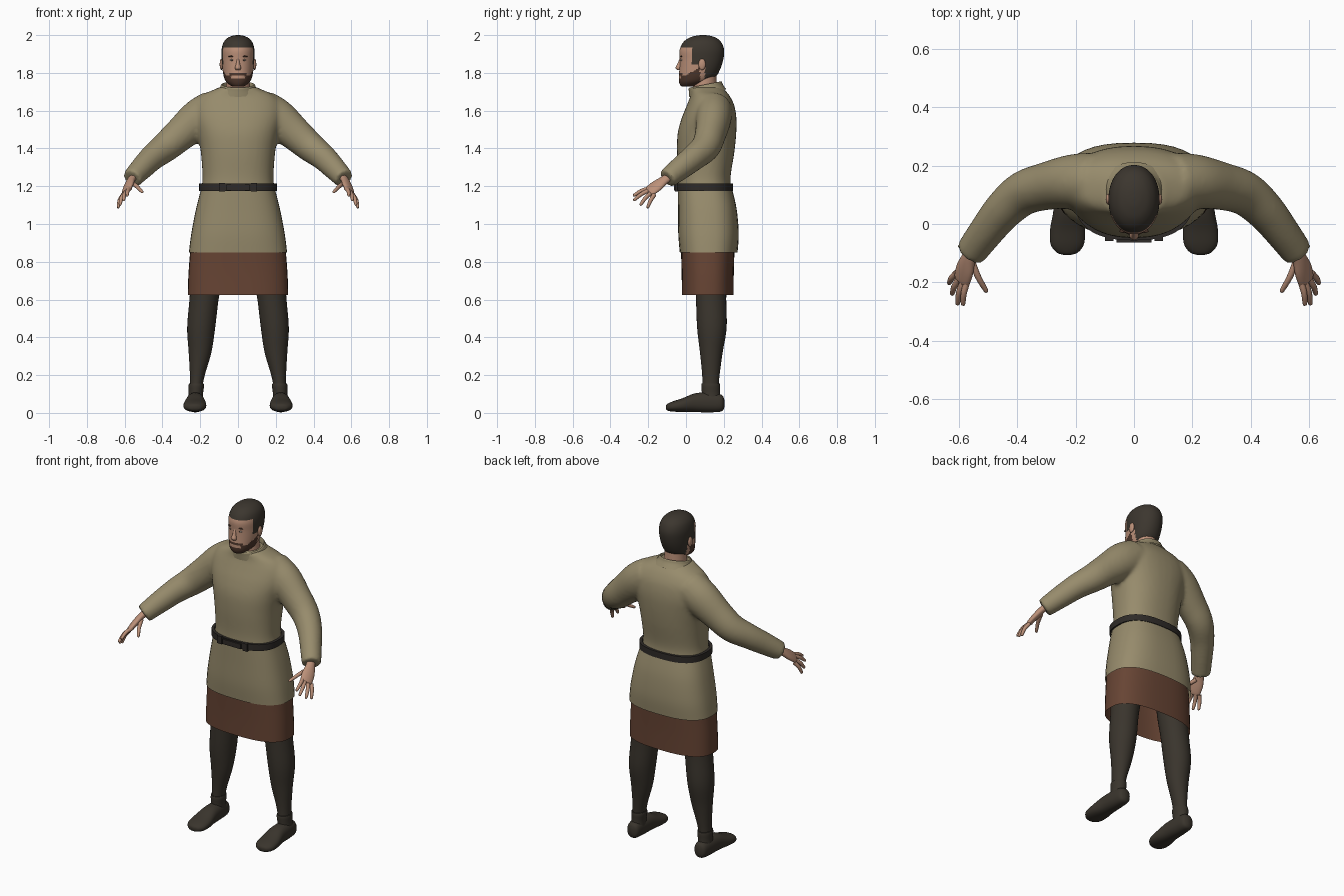
import bpy, bmesh, math
from mathutils import Vector


def material(name, rgb):
    m = bpy.data.materials.new(name)
    m.diffuse_color = (*rgb, 1)
    return m


CLOTH = material("khaki_cloth", (0.31, 0.26, 0.15))
BROWN = material("brown_hem", (0.135, 0.058, 0.034))
HOSE = material("dark_hose", (0.042, 0.035, 0.026))
LEATHER = material("black_leather", (0.028, 0.024, 0.021))
SKIN = material("skin", (0.50, 0.28, 0.19))
HAIR = material("dark_hair", (0.045, 0.037, 0.028))
BEARD = material("brown_beard", (0.075, 0.038, 0.025))
EYE = material("eye_white", (0.50, 0.42, 0.36))


def smooth_rings(rings, sub):
    """Catmull-Rom interpolation of (x, y, z, ra, rb) rings."""
    out = []
    for i in range(len(rings) - 1):
        p = [rings[max(0, min(len(rings) - 1, i + k))] for k in (-1, 0, 1, 2)]
        for s in range(sub):
            t = s / sub
            out.append([0.5 * (2 * b + (c - a) * t + (2 * a - 5 * b + 4 * c - d) * t * t
                               + (3 * b - a - 3 * c + d) * t ** 3)
                        for a, b, c, d in zip(*p)])
    return out + [list(rings[-1])]


def loft(bm, rings, frame="Z", n=2.0, seg=40, sub=5, caps=True, up=(0, 0, 1)):
    """Skin superelliptic rings; frame Z or Y is fixed, PATH follows the centres."""
    rings = smooth_rings(rings, sub)
    loops = []
    for i, (x, y, z, ra, rb) in enumerate(rings):
        u, v = Vector((1, 0, 0)), Vector((0, 1, 0))
        if frame == "Y":
            v = Vector((0, 0, 1))
        elif frame == "PATH":
            a, b = rings[max(0, i - 1)], rings[min(len(rings) - 1, i + 1)]
            t = (Vector(b[:3]) - Vector(a[:3])).normalized()
            u = t.cross(Vector(up)).normalized()
            v = u.cross(t)
        loop = []
        for k in range(seg):
            c, s = math.cos(2 * math.pi * k / seg), math.sin(2 * math.pi * k / seg)
            c = math.copysign(abs(c) ** (2 / n), c)
            s = math.copysign(abs(s) ** (2 / n), s)
            loop.append(bm.verts.new(Vector((x, y, z)) + u * c * max(ra, .001) + v * s * max(rb, .001)))
        loops.append(loop)
    for a, b in zip(loops, loops[1:]):
        for k in range(seg):
            bm.faces.new((a[k], a[(k + 1) % seg], b[(k + 1) % seg], b[k]))
    if caps:
        bm.faces.new(loops[0])
        bm.faces.new(loops[-1])


def finish(bm, name, mats, mirror=False, angle=50):
    bmesh.ops.recalc_face_normals(bm, faces=bm.faces)
    me = bpy.data.meshes.new(name)
    bm.to_mesh(me)
    bm.free()
    ob = bpy.data.objects.new(name, me)
    bpy.context.collection.objects.link(ob)
    for m in mats:
        me.materials.append(m)
    bpy.ops.object.select_all(action="DESELECT")
    ob.select_set(True)
    bpy.context.view_layer.objects.active = ob
    bpy.ops.object.shade_smooth_by_angle(angle=math.radians(angle))
    if mirror:
        ob.modifiers.new("mirror", "MIRROR")
    return ob


def part(name, rings, mat, mirror=False, **kw):
    bm = bmesh.new()
    loft(bm, rings, **kw)
    return finish(bm, name, [mat], mirror)


def ball(name, loc, size, mat, mirror=True):
    bm = bmesh.new()
    bmesh.ops.create_uvsphere(bm, u_segments=16, v_segments=10, radius=1)
    for v in bm.verts:
        v.co = Vector(loc) + Vector([a * b for a, b in zip(v.co, size)])
    return finish(bm, name, [mat], mirror)


def box(name, loc, size, mat, mirror=False):
    bm = bmesh.new()
    bmesh.ops.create_cube(bm, size=1)
    for v in bm.verts:
        v.co = Vector(loc) + Vector([a * b for a, b in zip(v.co, size)])
    return finish(bm, name, [mat], mirror, 30)


# Tunic top: torso and sleeves blended into one surface
bm = bmesh.new()
loft(bm, [(0, .098, 1.18, .195, .143), (0, .097, 1.25, .188, .139), (0, .104, 1.38, .197, .152),
          (0, .111, 1.48, .215, .155), (0, .122, 1.56, .235, .145), (0, .13, 1.63, .232, .125),
          (0, .127, 1.68, .195, .103), (0, .115, 1.71, .13, .09), (0, .107, 1.725, .098, .085)], n=2.3)
for s in (1, -1):
    loft(bm, [(s * .13, .145, 1.60, .10, .11), (s * .21, .145, 1.555, .094, .105),
              (s * .30, .13, 1.48, .082, .09), (s * .38, .105, 1.41, .076, .08),
              (s * .45, .045, 1.355, .068, .07), (s * .51, -.03, 1.295, .06, .062),
              (s * .562, -.10, 1.24, .054, .052)], frame="PATH")
tunic = finish(bm, "tunic_top", [CLOTH])
rm = tunic.modifiers.new("blend", "REMESH")
rm.mode, rm.voxel_size, rm.use_smooth_shade = "VOXEL", .011, True
sm = tunic.modifiers.new("soften", "SMOOTH")
sm.factor, sm.iterations = .5, 6

# Collar, higher at the back
bm = bmesh.new()
loft(bm, [(0, .115, 1.69, .118, .098), (0, .105, 1.72, .096, .09), (0, .102, 1.735, .09, .088),
          (0, .102, 1.735, .083, .081), (0, .102, 1.70, .08, .078)], caps=False, sub=3)
for v in bm.verts:
    v.co.z += (v.co.y - .10) * .2
finish(bm, "collar", [CLOTH])

# Skirt and its hem band, open below
part("tunic_skirt", [(0, .12, .85, .260, .153), (0, .119, .95, .247, .16), (0, .113, 1.08, .222, .155),
                     (0, .10, 1.19, .194, .143)], CLOTH, n=2.6, caps=False)
part("hem_band", [(0, .115, .625, .266, .137), (0, .115, .74, .262, .138), (0, .115, .87, .252, .142)],
     BROWN, n=2.6, caps=False)

# Belt with keepers and buckle
part("belt", [(0, .097, 1.176, .19, .138), (0, .097, 1.176, .206, .153),
              (0, .097, 1.214, .206, .153), (0, .097, 1.214, .19, .138)],
     LEATHER, n=2.5, sub=1, caps=False, seg=64)
box("belt_buckle", (0, -.056, 1.193), (.12, .014, .03), LEATHER)
box("belt_keeper", (.085, -.05, 1.194), (.03, .016, .046), LEATHER, True)

# Legs and shoes
part("legs", [(.15, .135, .88, .09, .09), (.165, .132, .72, .084, .084), (.18, .133, .60, .077, .08),
              (.195, .137, .45, .074, .078), (.201, .134, .32, .060, .06), (.214, .132, .21, .041, .047),
              (.221, .13, .14, .034, .043), (.224, .13, .05, .036, .045)], HOSE, True, seg=32)
bm = bmesh.new()
loft(bm, [(.225, .203, .05, .012, .02), (.225, .188, .052, .036, .044), (.226, .13, .055, .044, .052),
          (.226, .05, .054, .05, .05), (.228, -.02, .041, .06, .036), (.229, -.07, .034, .057, .027),
          (.229, -.098, .03, .036, .018), (.229, -.106, .03, .012, .008)], frame="Y", n=2.3, seg=32)
loft(bm, [(.225, .135, .05, .042, .055), (.223, .132, .10, .038, .048), (.221, .131, .14, .041, .05),
          (.221, .131, .155, .039, .048)], seg=32, sub=3)
finish(bm, "shoes", [HOSE], True)

# Hands: palm, four fingers and thumb
UP = (.54, -.2, .48)
bm = bmesh.new()
loft(bm, [(.548, -.08, 1.255, .024, .02), (.566, -.115, 1.232, .027, .019),
          (.58, -.155, 1.202, .037, .018), (.591, -.192, 1.174, .035, .014),
          (.594, -.20, 1.168, .024, .008)], frame="PATH", up=UP, seg=20, sub=4)
for a, b in [((.572, -.195, 1.188), (.588, -.28, 1.15)), ((.586, -.195, 1.178), (.607, -.278, 1.125)),
             ((.599, -.185, 1.165), (.626, -.243, 1.10)), ((.609, -.168, 1.155), (.636, -.205, 1.085)),
             ((.556, -.13, 1.215), (.505, -.235, 1.168))]:
    a, b = Vector(a), Vector(b)
    mid = a.lerp(b, .5) + Vector((.004, 0, .006))
    loft(bm, [(*a, .0115, .0115), (*mid, .0105, .0105), (*a.lerp(b, .92), .008, .008),
              (*b, .003, .003)], frame="PATH", up=UP, seg=12, sub=4)
finish(bm, "hands", [SKIN], True)

# Neck
part("neck", [(0, .105, 1.66, .075, .07), (0, .10, 1.72, .064, .064), (0, .10, 1.80, .06, .06)], SKIN)

# Head, with hair and beard regions set by position
bm = bmesh.new()
loft(bm, [(0, .012, 1.727, .022, .025), (0, .017, 1.732, .038, .045), (0, .04, 1.752, .062, .077),
          (0, .06, 1.78, .075, .098), (0, .073, 1.82, .082, .108), (0, .082, 1.87, .086, .115),
          (0, .084, 1.92, .087, .118), (0, .086, 1.96, .077, .102), (0, .088, 1.985, .055, .073),
          (0, .09, 1.997, .027, .036), (0, .09, 2.0, .004, .005)], seg=72, sub=6, n=2.1)
for f in bm.faces:
    x, y, z = f.calc_center_median()
    x = abs(x)
    hairline = 1.932 if y < .03 else 1.845 if y < .10 else 1.765
    if z > hairline:
        f.material_index = 1
    elif y < .075 and (z < 1.772 or (x > .036 and z < 1.787 + max(0, y) * .6)
                       or (y < 0 and x < .045 and 1.787 < z < 1.799)):
        f.material_index = 2
finish(bm, "head", [SKIN, HAIR, BEARD])

# Facial features
part("nose", [(0, -.026, 1.878, .006, .006), (0, -.034, 1.848, .010, .012), (0, -.039, 1.826, .016, .016),
              (0, -.034, 1.814, .011, .010)], SKIN, seg=16, sub=4)
ball("ears", (.088, .085, 1.845), (.009, .019, .03), SKIN)
ball("eyes", (.031, -.0225, 1.868), (.011, .006, .005), EYE)
ball("pupils", (.031, -.0265, 1.868), (.004, .003, .004), HAIR)
ball("eyebrows", (.033, -.0245, 1.887), (.018, .006, .004), BEARD)
